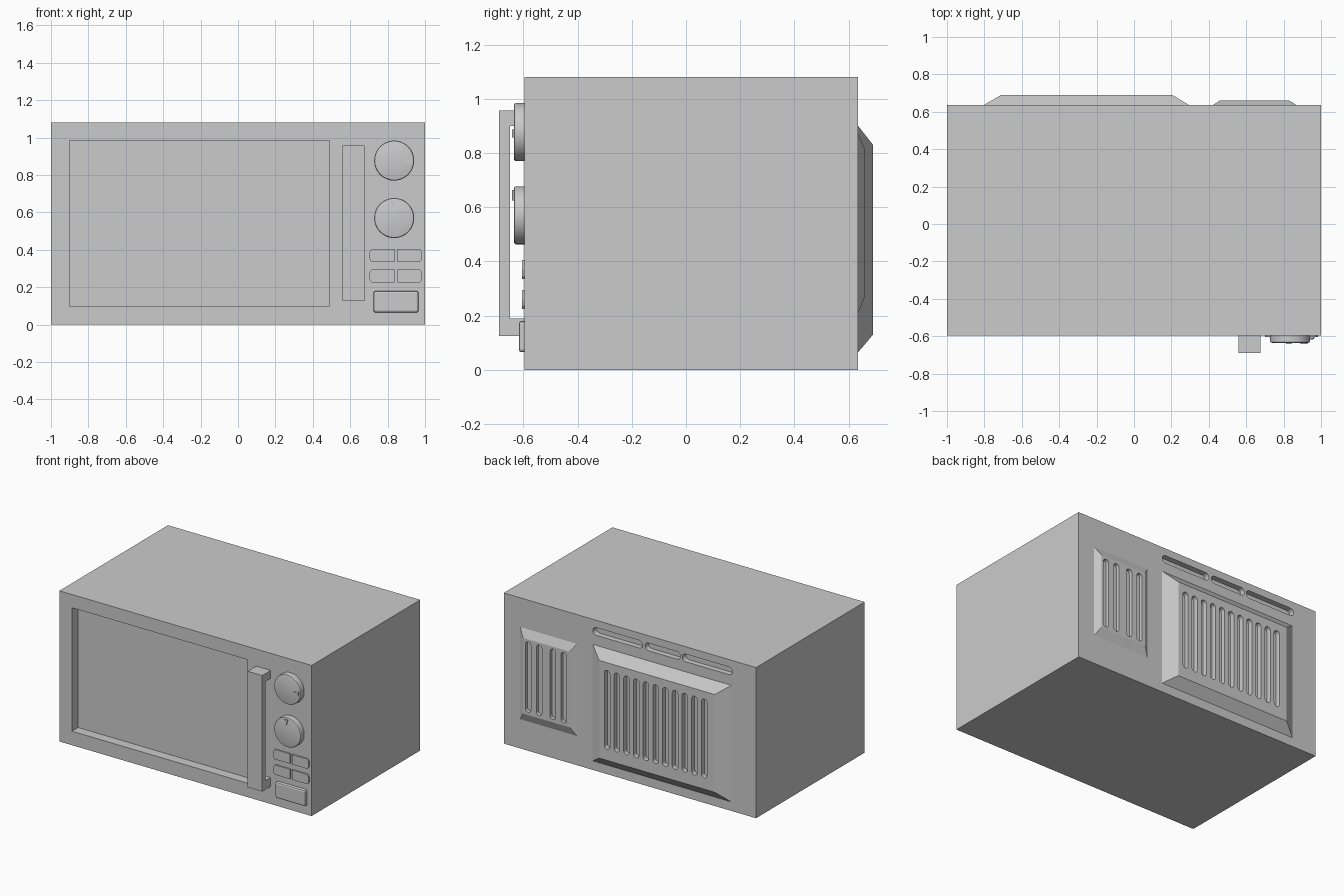
import bpy, bmesh, math

if "Cube" in bpy.data.objects:
    bpy.data.objects.remove(bpy.data.objects["Cube"])

FRONT, BACK = -0.595, 0.635


def loft(name, rings):
    """Closed solid through rings of (x, y, z) points with equal counts."""
    bm = bmesh.new()
    loops = [[bm.verts.new(p) for p in ring] for ring in rings]
    n = len(loops[0])
    for a, b in zip(loops, loops[1:]):
        for i in range(n):
            bm.faces.new((a[i], a[(i + 1) % n], b[(i + 1) % n], b[i]))
    bm.faces.new(loops[0])
    bm.faces.new(loops[-1])
    bmesh.ops.recalc_face_normals(bm, faces=bm.faces)
    mesh = bpy.data.meshes.new(name)
    bm.to_mesh(mesh)
    bm.free()
    ob = bpy.data.objects.new(name, mesh)
    bpy.context.collection.objects.link(ob)
    return ob


def prism(name, outline, y0, y1):
    return loft(name, [[(x, y, z) for x, z in outline] for y in (y0, y1)])


def rect(x0, x1, z0, z1):
    return [(x0, z0), (x1, z0), (x1, z1), (x0, z1)]


def slot(x0, x1, z0, z1, seg=8):
    """Outline with semicircular ends along its longer direction."""
    r = min(x1 - x0, z1 - z0) / 2
    tall = z1 - z0 > x1 - x0
    ends = [(x1 - r, z1 - r), (x0 + r, z0 + r)]
    start = 0 if tall else -math.pi / 2
    return [(cx + r * math.cos(start + k * math.pi + math.pi * i / seg),
             cz + r * math.sin(start + k * math.pi + math.pi * i / seg))
            for k, (cx, cz) in enumerate(ends) for i in range(seg + 1)]


def apply_mod(ob, kind, **settings):
    mod = ob.modifiers.new(kind, kind)
    for key, value in settings.items():
        setattr(mod, key, value)
    with bpy.context.temp_override(object=ob, active_object=ob):
        bpy.ops.object.modifier_apply(modifier=mod.name)


def cut(ob, outlines, y0, y1):
    for outline in outlines:
        cutter = prism("cutter", outline, y0, y1)
        cutter.hide_render = True
        apply_mod(ob, 'BOOLEAN', operation='DIFFERENCE', solver='EXACT', object=cutter)
        bpy.data.objects.remove(cutter)


# Housing with the recessed window and three rear grip slots
body = prism("housing", rect(-1, 1, 0, 1.08), FRONT, BACK)
cut(body, [rect(-0.9, 0.49, 0.10, 0.985)], FRONT - 0.1, FRONT + 0.07)
cut(body, [slot(a, b, 0.972, 1.027) for a, b in
           ((-0.10, 0.294), (-0.40, -0.12), (-0.815, -0.415))], BACK - 0.04, BACK + 0.1)


# Rear vent covers with vertical slots
def vent(name, base, top, y, slot_xs, z0, z1, depth):
    rings = [[(x, yy, z) for x, z in rect(*r)]
             for r, yy in ((base, BACK - 0.01), (base, BACK), (top, y))]
    ob = loft(name, rings)
    cut(ob, [slot(x - 0.022, x + 0.022, z0, z1) for x in slot_xs], y - depth, y + 0.1)


vent("large_vent", (-0.805, 0.295, 0.065, 0.90), (-0.71, 0.205, 0.13, 0.83), 0.69,
     [0.143 - 0.077 * i for i in range(11)], 0.21, 0.775, 0.035)
vent("small_vent", (0.42, 0.87, 0.21, 0.87), (0.46, 0.83, 0.27, 0.813), 0.66,
     [0.79, 0.703, 0.594, 0.507], 0.29, 0.795, 0.025)

# Door handle: side profile in y-z swept across x
profile = [(FRONT, 0.125), (-0.69, 0.125), (-0.69, 0.957), (FRONT, 0.957),
           (FRONT, 0.90), (-0.65, 0.90), (-0.65, 0.19), (FRONT, 0.19)]
loft("door_handle", [[(x, y, z) for y, z in profile] for x in (0.56, 0.675)])

# Dials with wedge pointers
for name, z, ang in (("upper_dial", 0.877, -0.05), ("lower_dial", 0.57, 1.65)):
    rings = []
    for y, r in ((FRONT + 0.005, 0.107), (-0.628, 0.107), (-0.633, 0.104), (-0.635, 0.098)):
        rings.append([(0.835 + r * math.cos(2 * math.pi * i / 48), y,
                       z + r * math.sin(2 * math.pi * i / 48)) for i in range(48)])
    dial = loft(name, rings)
    bpy.ops.object.select_all(action='DESELECT')
    dial.select_set(True)
    bpy.context.view_layer.objects.active = dial
    bpy.ops.object.shade_smooth_by_angle()
    c, s = math.cos(ang), math.sin(ang)
    tri = [(0.835 + u * c - v * s, z + u * s + v * c)
           for u, v in ((0.055, 0), (0.092, -0.015), (0.092, 0.015))]
    prism(name + "_pointer", tri, -0.63, -0.642)

# Four small buttons, each with a rounded outer side
for row, z0 in (("upper", 0.335), ("lower", 0.225)):
    for side, sx in (("left", -1), ("right", 1)):
        pts = [(0.007, 0), (0.128, 0), (0.138, 0.012), (0.142, 0.035),
               (0.138, 0.058), (0.128, 0.07), (0.007, 0.07)]
        prism(f"{row}_{side}_button", [(0.843 + sx * x, z0 + z) for x, z in pts],
              FRONT + 0.005, FRONT - 0.01)

# Door release button
release = prism("release_button", rect(0.725, 0.965, 0.065, 0.18), FRONT + 0.02, -0.617)
apply_mod(release, 'BEVEL', width=0.011, segments=2)
